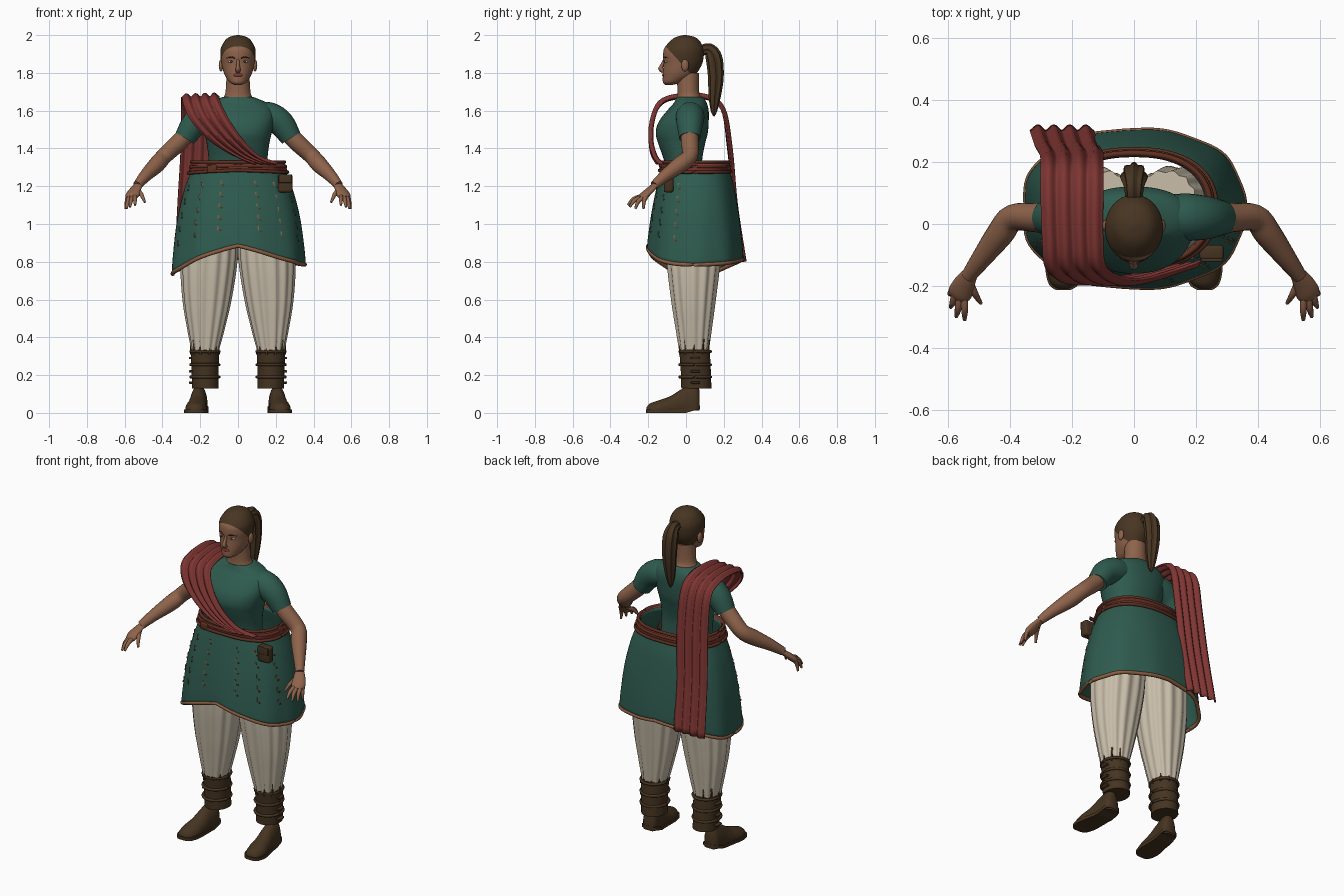
import bpy, bmesh
from math import sin, cos, pi, copysign
from mathutils import Vector

cube = bpy.data.objects.get("Cube")
if cube:
    bpy.data.objects.remove(cube)


def material(name, rgb):
    m = bpy.data.materials.new(name)
    m.use_nodes = True
    m.diffuse_color = (*rgb, 1)
    m.node_tree.nodes["Principled BSDF"].inputs["Base Color"].default_value = (*rgb, 1)
    return m


skin = material("skin", (.27, .125, .07))
hair = material("hair_brown", (.065, .036, .016))
lip = material("lip_red", (.24, .035, .03))
white = material("eye_white", (.55, .5, .45))
green = material("tunic_green", (.028, .105, .078))
red = material("sash_red", (.21, .036, .032))
tan = material("trim_tan", (.27, .115, .055))
cream = material("trouser_cream", (.58, .51, .4))
boot = material("boot_brown", (.06, .034, .015))
leather = material("belt_leather", (.11, .03, .015))


def smooth(rows, k=5):
    """Catmull-Rom interpolation of rows of numbers."""
    out = []
    for i in range(len(rows) - 1):
        p = [rows[max(0, min(len(rows) - 1, i + d))] for d in (-1, 0, 1, 2)]
        for s in range(k):
            t = s / k
            out.append([b + .5 * t * (c - a + t * (2*a - 5*b + 4*c - d + t * (3*(b - c) + d - a)))
                        for a, b, c, d in zip(*p)])
    return out + [list(rows[-1])]


def finish(name, bm, mat, mirror=False, thick=0):
    bmesh.ops.recalc_face_normals(bm, faces=bm.faces)
    me = bpy.data.meshes.new(name)
    bm.to_mesh(me)
    bm.free()
    me.materials.append(mat)
    ob = bpy.data.objects.new(name, me)
    bpy.context.collection.objects.link(ob)
    bpy.ops.object.select_all(action='DESELECT')
    ob.select_set(True)
    bpy.context.view_layer.objects.active = ob
    bpy.ops.object.shade_smooth_by_angle(angle=.9)
    if thick:
        mod = ob.modifiers.new("thickness", 'SOLIDIFY')
        mod.thickness, mod.offset = thick, 0
    if mirror:
        ob.modifiers.new("mirror", 'MIRROR')
    return ob


def surface(name, rings, mat, closed=True, loop=False, cap=True, **kw):
    """Skin a list of point rings with quads."""
    bm = bmesh.new()
    vs = [[bm.verts.new(p) for p in r] for r in rings]
    n = len(vs[0])
    for i in range(len(vs) if loop else len(vs) - 1):
        a, b = vs[i], vs[(i + 1) % len(vs)]
        for j in range(n if closed else n - 1):
            k = (j + 1) % n
            bm.faces.new((a[j], a[k], b[k], b[j]))
    if cap and closed and not loop:
        bm.faces.new(vs[0])
        bm.faces.new(vs[-1])
    return finish(name, bm, mat, **kw)


def oval(x0, x1, y0, y1, z, n=40, e=1, pleats=0, amp=0):
    pts = []
    for j in range(n):
        a = 2 * pi * j / n
        c, s = (copysign(abs(f) ** e, f) for f in (cos(a), sin(a)))
        w = 1 + amp * cos(pleats * a)
        pts.append(Vector(((x0 + x1) / 2 + (x1 - x0) / 2 * c * w, (y0 + y1) / 2 + (y1 - y0) / 2 * s * w, z)))
    return pts


def loft(name, rows, mat, n=40, e=1, pleats=0, amp=0, k=5, **kw):
    """Rows are z, x0, x1, y0, y1."""
    return surface(name, [oval(*r[1:], r[0], n, e, pleats, amp) for r in smooth(rows, k)], mat, **kw)


def tube(name, pts, mat, n=16, flat=1, loop=False, k=4, pleats=0, **kw):
    """Points are x, y, z, radius."""
    pts = pts if loop else smooth(pts, k)
    rings, m = [], len(pts)
    for i, p in enumerate(pts):
        a, b = (pts[i - 1], pts[(i + 1) % m]) if loop else (pts[max(0, i - 1)], pts[min(m - 1, i + 1)])
        t = (Vector(b[:3]) - Vector(a[:3])).normalized()
        ref = Vector((1, 0, 0)) if abs(t.z) > .95 or abs(t.x) < .001 else Vector((0, 0, 1))
        u = t.cross(ref).normalized()
        v = u.cross(t)
        ring = []
        for j in range(n):
            g = 2 * pi * j / n
            ring.append(Vector(p[:3]) + (u * cos(g) + v * sin(g) * flat) * p[3] * (1 + .1 * cos(pleats * g) * bool(pleats)))
        rings.append(ring)
    return surface(name, rings, mat, loop=loop, **kw)


def ball(name, pos, radii, mat, mirror=False):
    bm = bmesh.new()
    bmesh.ops.create_uvsphere(bm, u_segments=20, v_segments=12, radius=1)
    bmesh.ops.scale(bm, vec=radii, verts=bm.verts)
    bmesh.ops.translate(bm, vec=pos, verts=bm.verts)
    return finish(name, bm, mat, mirror)


def boxes(name, places, size, mat, bevel=0, **kw):
    bm = bmesh.new()
    for pos in places:
        vs = bmesh.ops.create_cube(bm, size=1)["verts"]
        bmesh.ops.scale(bm, vec=size, verts=vs)
        bmesh.ops.translate(bm, vec=pos, verts=vs)
    if bevel:
        bmesh.ops.bevel(bm, geom=bm.edges[:], offset=bevel, segments=3, affect='EDGES', profile=.5)
    return finish(name, bm, mat, **kw)


# Head, with the hairline cut as a slanted plane
head = loft("head", [(z, -w, w, a, b) for z, w, a, b in (
    (1.737, .02, -.11, -.07), (1.75, .045, -.122, -.02), (1.78, .066, -.123, .04), (1.81, .078, -.121, .065),
    (1.85, .087, -.118, .086), (1.89, .093, -.121, .094), (1.93, .091, -.115, .092),
    (1.97, .07, -.082, .072), (1.99, .045, -.052, .045), (2, .008, -.012, .002))], skin, n=48)
head.data.materials.append(hair)
bm = bmesh.new()
bm.from_mesh(head.data)
spot, slant = Vector((0, -.08, 1.91)), Vector((0, 1.1, 1)).normalized()
bmesh.ops.bisect_plane(bm, geom=bm.verts[:] + bm.edges[:] + bm.faces[:], plane_co=spot, plane_no=slant)
for f in bm.faces:
    f.material_index = int((f.calc_center_median() - spot).dot(slant) > 0)
bm.to_mesh(head.data)
bm.free()
tube("ponytail", [(0, .075, 1.915, .024), (0, .12, 1.925, .03), (0, .148, 1.88, .04), (0, .158, 1.78, .038),
                  (0, .152, 1.68, .03), (0, .148, 1.6, .016), (0, .148, 1.57, .003)], hair, n=40, pleats=8)
tube("nose", [(0, -.114, 1.87, .007), (0, -.13, 1.834, .01), (0, -.134, 1.822, .013), (0, -.119, 1.808, .012)], skin)
ball("lips", (0, -.119, 1.788), (.025, .008, .009), lip)
ball("ear", (.09, -.005, 1.84), (.012, .02, .032), skin, True)
ball("eye", (.036, -.104, 1.86), (.016, .009, .007), white, True)
ball("iris", (.036, -.111, 1.86), (.007, .004, .006), hair, True)
tube("eyebrow", [(.015, -.118, 1.877, .003), (.035, -.112, 1.884, .004), (.06, -.094, 1.878, .002)], hair, n=8, mirror=True)
loft("neck", [(1.6, -.08, .08, -.05, .09), (1.66, -.078, .078, -.048, .085), (1.7, -.066, .066, -.045, .07),
              (1.8, -.06, .06, -.05, .07)], skin)

# Bodice and sleeves
loft("bodice", [(z, -w, w, a, b) for z, w, a, b in (
    (1.22, .155, -.1, .09), (1.33, .155, -.115, .085), (1.42, .165, -.145, .1), (1.48, .178, -.16, .115),
    (1.54, .19, -.145, .12), (1.6, .19, -.1, .12), (1.64, .155, -.065, .11), (1.665, .1, -.053, .096),
    (1.672, .082, -.05, .088))], green, e=.9)
tube("sleeve", [(.11, .025, 1.575, .07), (.17, .022, 1.567, .076), (.23, .02, 1.53, .07), (.281, .02, 1.455, .056)],
     green, n=24, mirror=True)

# Bare arms and hands
tube("arm", [(.25, .02, 1.5, .046), (.31, .02, 1.435, .047), (.39, .02, 1.36, .043), (.43, -.03, 1.315, .044),
             (.49, -.11, 1.255, .033), (.533, -.168, 1.205, .024)], skin, n=20, mirror=True)
tube("palm", [(.525, -.158, 1.213, .024), (.545, -.19, 1.18, .034), (.56, -.222, 1.15, .039), (.568, -.236, 1.136, .03)],
     skin, flat=.5, mirror=True)
for finger, root, tip in (("little", (.583, -.21, 1.145), (.595, -.225, 1.08)), ("ring", (.576, -.227, 1.14), (.59, -.268, 1.082)),
                          ("middle", (.56, -.238, 1.142), (.572, -.298, 1.09)), ("index", (.545, -.24, 1.146), (.545, -.308, 1.1)),
                          ("thumb", (.53, -.185, 1.18), (.493, -.255, 1.115))):
    mid = [(a + b) / 2 + d for a, b, d in zip(root, tip, (0, -.005, .008))]
    tube(finger + "_finger", [(*root, .012), (*mid, .011), (*tip, .006)], skin, n=10, mirror=True)


# Hollow skirt with a curved hem
TOP = 1.32
profile = smooth([(.235, -.125, .22), (.283, -.147, .25), (.318, -.17, .272), (.338, -.188, .288), (.35, -.2, .298)], 8)


def skirt_point(a, t, grow=0):
    c, s = (copysign(abs(f) ** .85, f) for f in (cos(a), sin(a)))
    f = min(t, .9999) * (len(profile) - 1)
    i = int(f)
    w, y0, y1 = (p + (q - p) * (f - i) for p, q in zip(profile[i], profile[i + 1]))
    front = (1 - sin(a)) / 2
    hem = (.82 - .035 * abs(c)) * (1 - front) + (.885 - .1 * abs(c) ** 1.1) * front - .05 * max(0, -c) ** 4
    ripple = 1 + .012 * t * cos(9 * a) + grow
    return Vector((w * c * ripple, (y0 + y1) / 2 + (y1 - y0) / 2 * s * ripple, TOP + (hem - TOP) * t))


N = 96
around = [2 * pi * j / N for j in range(N)]
surface("skirt", [[skirt_point(a, i / 24) for a in around] for i in range(25)], green, cap=False, thick=.01)
tube("hem_trim", [(*skirt_point(a, 1), .011) for a in around], tan, n=8, loop=True)
for side, a in (("left", 0), ("right", pi)):
    tube(side + "_side_seam", [(*skirt_point(a, i / 8), .004) for i in range(9)], green, n=6)
columns = [-pi / 2 + d for d in (-1.15, -.68, -.26, .26, .68, 1.15)]
boxes("skirt_toggles", [skirt_point(a, .22 + .13 * i, .005) for a in columns for i in range(5)], (.008, .01, .024), tan)
boxes("skirt_studs", [skirt_point(a + .04, .25 + .13 * i, .005) for a in columns for i in range(5)], (.014, .01, .008), leather)

# Belt, buckle and pouch
surface("belt_band", [[skirt_point(a, t, .02) + Vector((0, 0, .01)) for a in around] for t in (0, .05, .1)],
        red, cap=False, thick=.014)
for i, t in enumerate((0, .045, .1)):
    tube("belt_cord_%d" % i, [(*(skirt_point(a, t, .045) + Vector((0, 0, .008))), .009) for a in around],
         leather, n=8, loop=True)
boxes("belt_buckle", [skirt_point(-2.05, .06, .08)], (.05, .02, .04), leather, .006)
boxes("pouch", [(.25, -.092, 1.215)], (.078, .05, .095), boot, .012)
boxes("pouch_flap", [(.25, -.116, 1.24)], (.07, .01, .045), boot, .003)

# Pleated sash: two edge curves joined by a rippled strip
outer = smooth([(.07, -.15, 1.32), (-.05, -.178, 1.375), (-.16, -.185, 1.45), (-.25, -.178, 1.55), (-.287, -.14, 1.635),
                (-.295, -.05, 1.672), (-.3, .1, 1.672), (-.3, .195, 1.61), (-.303, .23, 1.4), (-.32, .262, 1.1),
                (-.335, .308, .8)], 6)
inner = smooth([(.22, -.125, 1.32), (.12, -.16, 1.355), (.03, -.185, 1.44), (-.04, -.18, 1.54), (-.09, -.14, 1.64),
                (-.1, -.05, 1.677), (-.1, .1, 1.677), (-.1, .195, 1.61), (-.1, .235, 1.4), (-.115, .262, 1.1),
                (-.13, .308, .8)], 6)
strip = []
for i in range(len(outer)):
    o, q = Vector(outer[i]), Vector(inner[i])
    lo, hi = max(0, i - 1), min(len(outer) - 1, i + 1)
    along = Vector(outer[hi]) + Vector(inner[hi]) - Vector(outer[lo]) - Vector(inner[lo])
    normal = along.cross(q - o).normalized()
    strip.append([o.lerp(q, j / 40) + normal * .009 * cos(8 * pi * j / 40) for j in range(41)])
surface("sash", strip, red, closed=False, thick=.008)

# Pleated trousers
loft("trouser_leg", [(1.2, .0, .2, -.06, .17), (1, .0, .28, -.1, .185), (.8, .008, .3, -.1, .18), (.6, .038, .29, -.078, .157),
                     (.45, .072, .267, -.055, .137), (.325, .105, .243, -.035, .12)],
     cream, n=112, e=.92, pleats=14, amp=.035, mirror=True)

# Boots: shaft, straps, pegs, foot and sole
loft("boot_shaft", [(.13, .102, .243, -.025, .135), (.2, .104, .245, -.027, .132), (.26, .102, .248, -.03, .13),
                    (.335, .1, .25, -.037, .125)], boot, mirror=True)
for i, z in enumerate((.19, .255, .325)):
    tube("boot_strap_%d" % i, [(*p, .008) for p in oval(.1, .25, -.033, .13, z)], boot, n=8, loop=True, mirror=True)
for i, p in enumerate(oval(.102, .248, -.036, .122, .31, 10)):
    tube("boot_peg_%d" % i, [(*p, .006), (p.x, p.y, .36, .005), (p.x, p.y, .385, .009), (p.x, p.y, .4, .004)],
         boot, n=8, k=3, mirror=True)
boxes("boot_toggles", [(.25, .05, z) for z in (.16, .22, .29)], (.02, .05, .012), boot, .004, mirror=True)
shoe = smooth([(-.208, .228, .018, .03), (-.19, .226, .042, .05), (-.14, .223, .056, .068), (-.08, .217, .052, .09),
               (-.03, .212, .047, .122), (.02, .208, .046, .145), (.055, .206, .043, .145), (.072, .205, .03, .12)])
surface("boot_foot", [[Vector((x + w * cos(a), y, max(.012, h * (.3 + .7 * sin(a))))) for a in around[::3]]
                      for y, x, w, h in shoe], boot, mirror=True)
surface("boot_sole", [[Vector((x + sx * (w + .006), y * 1.02, z + max(0, y) * .3)) for sx, z in ((-1, 0), (1, 0), (1, .018), (-1, .018))]
                      for y, x, w, h in shoe], boot, mirror=True)
